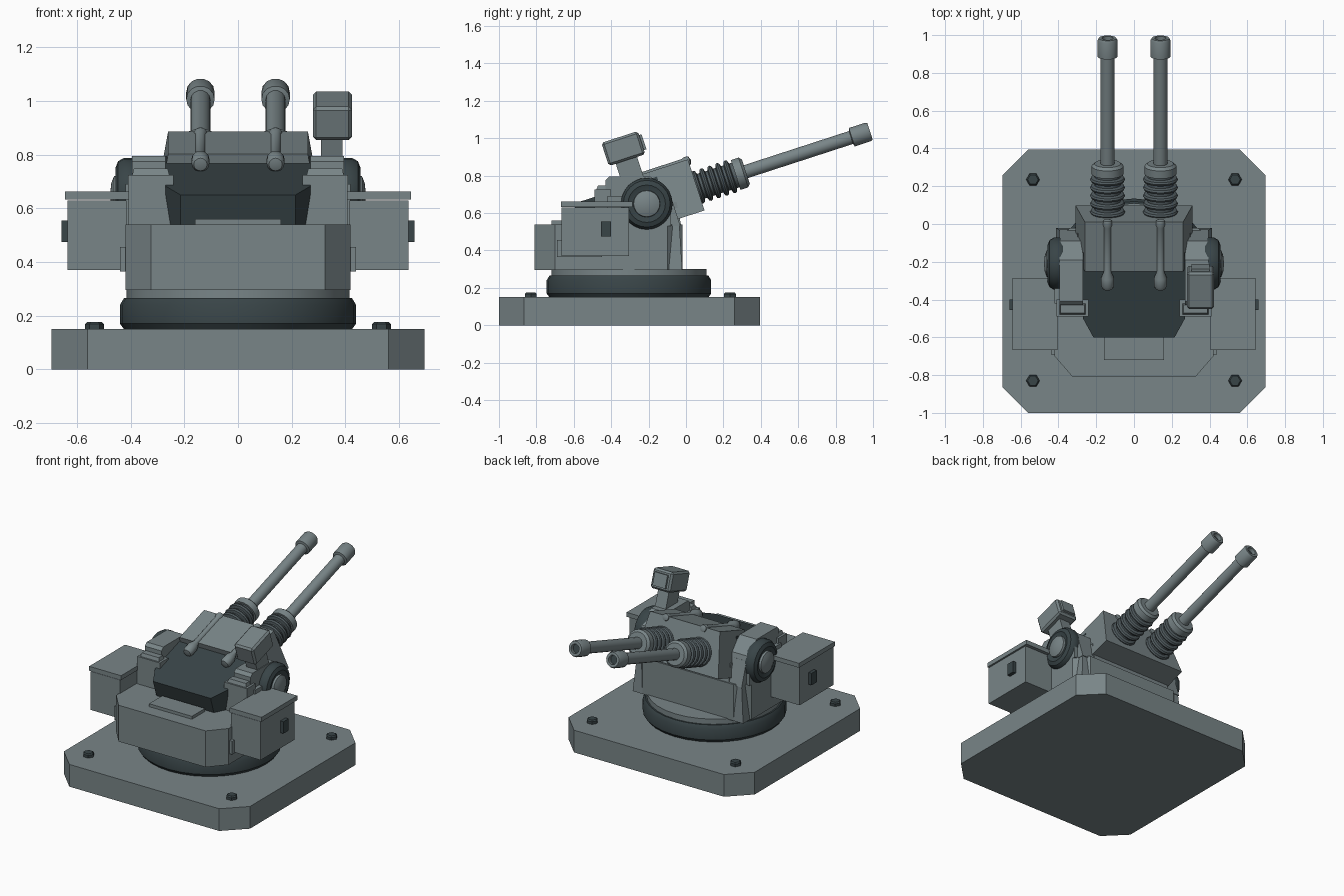
import bpy, bmesh
from math import radians, pi
from mathutils import Matrix, Vector

cube = bpy.data.objects.get("Cube")
if cube:
    bpy.data.objects.remove(cube, do_unlink=True)

TILT = radians(18)


def material(name, rgb):
    m = bpy.data.materials.new(name)
    m.use_nodes = True
    m.diffuse_color = (*rgb, 1)
    m.node_tree.nodes["Principled BSDF"].inputs["Base Color"].default_value = (*rgb, 1)
    return m


GREY = material("armour grey", (0.19, 0.235, 0.245))
DARK = material("dark steel", (0.04, 0.058, 0.063))
SPRING = material("spring steel", (0.085, 0.11, 0.12))


def finish(name, bm, mat, matrix=Matrix(), smooth=False):
    bmesh.ops.recalc_face_normals(bm, faces=bm.faces)
    mesh = bpy.data.meshes.new(name)
    bm.to_mesh(mesh)
    bm.free()
    mesh.transform(matrix)
    mesh.materials.append(mat)
    ob = bpy.data.objects.new(name, mesh)
    bpy.context.collection.objects.link(ob)
    if smooth:
        bpy.ops.object.select_all(action="DESELECT")
        ob.select_set(True)
        bpy.context.view_layer.objects.active = ob
        bpy.ops.object.shade_smooth_by_angle(angle=radians(35))
    return ob


def place(x, y, z, tilt=0.0):
    return Matrix.Translation((x, y, z)) @ Matrix.Rotation(tilt, 4, "X")


def box(name, size, loc, mat=GREY, tilt=0.0, top=(1, 1)):
    """Box centred on loc; its upper face can be narrowed."""
    bm = bmesh.new()
    bmesh.ops.create_cube(bm, size=1)
    for v in bm.verts:
        k = top if v.co.z > 0 else (1, 1)
        v.co = Vector((v.co.x * size[0] * k[0], v.co.y * size[1] * k[1], v.co.z * size[2]))
    return finish(name, bm, mat, place(*loc, tilt))


def prism(name, points, lo, hi, axis="z", mat=GREY, matrix=Matrix()):
    """Extrude an outline along z, or a (y, z) outline along x."""
    bm = bmesh.new()
    put = (lambda p, d: (p[0], p[1], d)) if axis == "z" else (lambda p, d: (d, p[0], p[1]))
    low = [bm.verts.new(put(p, lo)) for p in points]
    high = [bm.verts.new(put(p, hi)) for p in points]
    bm.faces.new(low)
    bm.faces.new(high)
    n = len(points)
    for i in range(n):
        j = (i + 1) % n
        bm.faces.new((low[i], low[j], high[j], high[i]))
    return finish(name, bm, mat, matrix)


def lathe(name, profile, matrix, mat=GREY, sides=16, smooth=True):
    """Revolve (radius, height) points about local z."""
    bm = bmesh.new()
    vs = [bm.verts.new((r, 0, h)) for r, h in profile]
    es = [bm.edges.new(pair) for pair in zip(vs, vs[1:])]
    bmesh.ops.spin(bm, geom=vs + es, cent=(0, 0, 0), axis=(0, 0, 1),
                   angle=2 * pi, steps=sides, use_duplicate=False)
    bmesh.ops.remove_doubles(bm, verts=bm.verts, dist=0.0005)
    return finish(name, bm, mat, matrix, smooth)


def symmetric(half):
    return half + [(-x, y) for x, y in reversed(half)]


# Base plate and anchor bolts
prism("base_plate", symmetric([(0.56, -1), (0.695, -0.865), (0.695, 0.26), (0.56, 0.395)]), 0, 0.15)
for x in (-0.535, 0.535):
    for y in (-0.83, 0.235):
        lathe("anchor_bolt", [(0, 0), (0.036, 0), (0.036, 0.018), (0.028, 0.026), (0, 0.026)],
              place(x, y, 0.15), DARK, 6, False)

# Turning ring
lathe("turning_ring", [(0, 0), (0.425, 0), (0.44, 0.02), (0.44, 0.09), (0.425, 0.115), (0, 0.115)],
      place(0, -0.305, 0.15), DARK, 32)
lathe("ring_collar", [(0, 0), (0.415, 0), (0.415, 0.04), (0, 0.04)], place(0, -0.305, 0.26), GREY, 32)

# Lower hull with its front deck plate
prism("hull", symmetric([(0.325, -0.81), (0.42, -0.70), (0.42, -0.10), (0.34, -0.02)]), 0.295, 0.54)
box("deck_plate", (0.32, 0.14, 0.02), (0, -0.65, 0.55))

# Tilted gun housing and dark breech cover
box("gun_housing", (0.62, 0.275, 0.287), (0, -0.076, 0.708), tilt=TILT, top=(0.84, 1))
prism("breech_cover", symmetric([(0.215, -0.368), (0.27, -0.263), (0.27, 0.1)]), -0.22, 0,
      mat=DARK, matrix=place(0, -0.25, 0.764, TILT))
prism("housing_support", [(-0.4, 0.5), (-0.4, 0.6), (-0.05, 0.66), (-0.02, 0.5)], -0.3, 0.3, "x")

for s in (-1, 1):
    # Trunnion cheeks with stepped fronts
    prism("cheek", [(-0.43, 0.53), (-0.43, 0.775), (-0.41, 0.795), (-0.19, 0.795),
                    (-0.09, 0.72), (-0.03, 0.53)], s * 0.27, s * 0.395, "x")
    box("cheek_step", (0.17, 0.09, 0.19), (s * 0.325, -0.445, 0.63))
    box("cheek_cap", (0.14, 0.06, 0.025), (s * 0.325, -0.45, 0.735), top=(0.9, 0.7))
    box("cheek_skirt", (0.12, 0.34, 0.16), (s * 0.36, -0.25, 0.61))
    box("rear_gusset", (0.075, 0.08, 0.25), (s * 0.375, -0.06, 0.42), top=(0.4, 0.6))

    # Trunnion wheels
    side = Matrix.Translation((0, -0.21, 0.65)) @ Matrix.Rotation(s * pi / 2, 4, "Y")
    lathe("trunnion_wheel", [(0, 0.37), (0.125, 0.37), (0.138, 0.39), (0.138, 0.425),
                             (0.125, 0.447), (0.1, 0.457), (0.07, 0.447), (0, 0.447)], side, DARK, 24)
    lathe("trunnion_hub", [(0.073, 0.44), (0.07, 0.462), (0.045, 0.472), (0, 0.477)], side, GREY, 20)

    # Ammunition boxes
    box("ammo_box", (0.22, 0.36, 0.26), (s * 0.525, -0.485, 0.50))
    box("ammo_lid", (0.238, 0.382, 0.03), (s * 0.525, -0.477, 0.648))
    box("ammo_latch", (0.03, 0.055, 0.08), (s * 0.643, -0.428, 0.515), DARK)
    box("ammo_bracket", (0.04, 0.24, 0.09), (s * 0.42, -0.57, 0.41))

    # Guns: recoil spring, barrel, muzzle and bore
    gun = place(s * 0.14, 0.045, 0.732, TILT - pi / 2)
    coils = [(0, -0.04), (0.075, -0.04)]
    for i in range(5):
        h = 0.005 + i * 0.045
        coils += [(0.07, h), (0.088, h + 0.006), (0.093, h + 0.016), (0.088, h + 0.026), (0.07, h + 0.032)]
    coils += [(0.07, 0.24), (0, 0.24)]
    lathe("recoil_spring", coils, gun, SPRING, 18)
    lathe("spring_collar", [(0, 0.232), (0.085, 0.232), (0.085, 0.275), (0.07, 0.289), (0, 0.289)],
          gun, GREY, 18)
    lathe("barrel", [(0.037, 0.27), (0.037, 0.9)], gun, GREY, 14)
    lathe("muzzle", [(0.036, 0.88), (0.053, 0.885), (0.053, 0.975), (0.047, 0.987),
                     (0.03, 0.987), (0.03, 0.96)], gun, GREY, 14)
    lathe("muzzle_bore", [(0, 0.962), (0.0305, 0.962), (0.0305, 0.985)], gun, DARK, 14)

    # Recoil rods along the roof
    rod = place(s * 0.14, 0.0, 0.875, TILT - pi / 2)
    lathe("recoil_rod", [(0, -0.368), (0.025, -0.362), (0.034, -0.345), (0.034, -0.3), (0.02, -0.265),
                         (0.02, -0.02), (0.027, 0), (0.022, 0.02), (0, 0.028)], rod, GREY, 12)

# Sighting head on the left cheek
box("sight_post", (0.08, 0.12, 0.17), (0.35, -0.295, 0.81), tilt=TILT)
head = box("sight_head", (0.145, 0.205, 0.13), (0.352, -0.335, 0.945), tilt=TILT)
bevel = head.modifiers.new("edge_bevel", "BEVEL")
bevel.width = 0.012
bevel.segments = 1
box("sight_window_frame", (0.095, 0.02, 0.085), (0.352, -0.234, 0.978), tilt=TILT)
